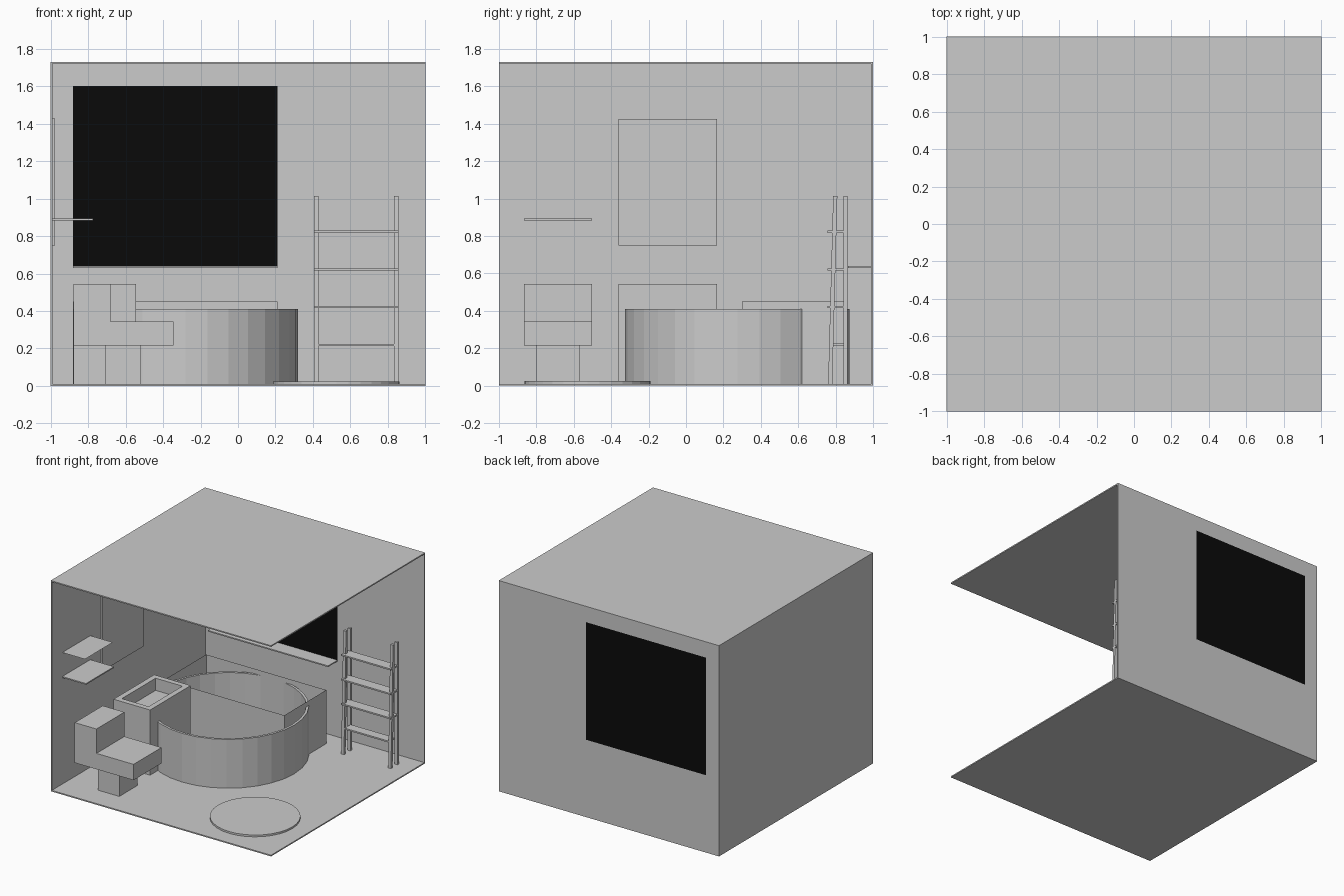
import bpy, bmesh
from mathutils import Vector

if "Cube" in bpy.data.objects:
    bpy.data.objects.remove(bpy.data.objects["Cube"])


def finish(name, bm, mat=None):
    bmesh.ops.recalc_face_normals(bm, faces=bm.faces)
    me = bpy.data.meshes.new(name)
    bm.to_mesh(me)
    bm.free()
    ob = bpy.data.objects.new(name, me)
    bpy.context.collection.objects.link(ob)
    if mat:
        me.materials.append(mat)
    return ob


def add_box(bm, x0, x1, y0, y1, z0, z1):
    vs = bmesh.ops.create_cube(bm, size=1)['verts']
    for v in vs:
        v.co = Vector(((x0 + x1) / 2 + v.co.x * (x1 - x0),
                       (y0 + y1) / 2 + v.co.y * (y1 - y0),
                       (z0 + z1) / 2 + v.co.z * (z1 - z0)))
    return vs


def box(name, *b, mat=None):
    bm = bmesh.new()
    add_box(bm, *b)
    return finish(name, bm, mat)


def disc(bm, x, y, r, z, n=32):
    vs = bmesh.ops.create_circle(bm, segments=n, radius=r, cap_ends=True)['verts']
    bmesh.ops.translate(bm, verts=vs, vec=(x, y, z))
    return bm.faces[:] if len(bm.faces) else None


def lift(bm, faces, h):
    new = bmesh.ops.extrude_face_region(bm, geom=faces)['geom']
    bmesh.ops.translate(bm, verts=[g for g in new if isinstance(g, bmesh.types.BMVert)], vec=(0, 0, h))


def top_face(bm):
    return max(bm.faces, key=lambda f: (f.calc_center_median().z, f.calc_area()))


# Room shell, open at the front and right
T, H = 0.01, 1.73
box("floor", -1, 1, -1, 1, 0, T)
box("ceiling", -1, 1, -1, 1, H - T, H)
box("left_wall", -1, -1 + T, -1, 1, T, H - T)
WX0, WX1, WZ0, WZ1 = -0.88, 0.21, 0.635, 1.60
bm = bmesh.new()
for x0, x1, z0, z1 in ((-1 + T, WX0, T, H - T), (WX1, 1, T, H - T),
                       (WX0, WX1, T, WZ0), (WX0, WX1, WZ1, H - T)):
    add_box(bm, x0, x1, 1 - T, 1, z0, z1)
finish("back_wall", bm)

# Dark window pane and sill
black = bpy.data.materials.new("black_glass")
black.diffuse_color = (0.003, 0.003, 0.003, 1)
black.use_nodes = True
black.node_tree.nodes["Principled BSDF"].inputs["Base Color"].default_value = black.diffuse_color
box("window_pane", WX0, WX1, 1 - T, 1, WZ0, WZ1, mat=black)
box("window_sill", WX0, WX1, 0.867, 1 - T, 0.63, 0.64)

# Mirror and wall shelves on the left wall
box("mirror", -1 + T, -0.976, -0.362, 0.165, 0.75, 1.427)
box("lower_shelf", -1 + T, -0.775, -0.865, -0.502, 0.883, 0.893)
bm = bmesh.new()
bm.faces.new([bm.verts.new(p) for p in ((-0.99, -0.865, 1.09), (-0.785, -0.865, 1.09),
                                        (-0.785, -0.502, 1.09), (-0.99, -0.502, 1.09))])
finish("upper_shelf", bm)

# Toilet
box("toilet_tank", -0.877, -0.68, -0.865, -0.502, 0.215, 0.545)
box("toilet_seat", -0.68, -0.343, -0.865, -0.502, 0.215, 0.345)
box("toilet_pedestal", -0.71, -0.518, -0.8, -0.567, T, 0.215)

# Sink cabinet with a sunken basin
bm = bmesh.new()
add_box(bm, -0.877, -0.545, -0.362, 0.165, T, 0.545)
f = top_face(bm)
bmesh.ops.inset_region(bm, faces=[f], thickness=0.063)
lift(bm, [f], -0.1)
bmesh.ops.delete(bm, geom=[f] if f.is_valid and abs(f.calc_center_median().z - 0.545) < 1e-4 else [],
                 context='FACES_ONLY')
finish("sink_cabinet", bm)

# Bath enclosure: thin walls with an open top
bm = bmesh.new()
add_box(bm, WX0, WX1, 0.30, 0.845, T, 0.45)
bmesh.ops.delete(bm, geom=[top_face(bm)], context='FACES_ONLY')
finish("bath_enclosure", bm)

# Round tub wall
CX, CY, R = -0.28, 0.275, 0.6
bm = bmesh.new()
rings = []
for r, z in ((R, T), (R, 0.41), (R - 0.02, 0.41), (R - 0.02, T)):
    vs = bmesh.ops.create_circle(bm, segments=32, radius=r)['verts']
    bmesh.ops.translate(bm, verts=vs, vec=(CX, CY, z))
    rings.append(vs)
for k in range(4):
    a, b = rings[k], rings[(k + 1) % 4]
    for i in range(32):
        j = (i + 1) % 32
        bm.faces.new((a[i], a[j], b[j], b[i]))
finish("round_tub", bm)

# Round floor mat
bm = bmesh.new()
lift(bm, disc(bm, 0.525, -0.527, 0.337, T), 0.015)
finish("round_mat", bm)

# Ladder rack: leaning front rails, upright back rails, four shelves
for side, x in (("left", 0.405), ("right", 0.832)):
    bm = bmesh.new()
    for v in add_box(bm, x, x + 0.025, 0.76, 0.782, T, 1.013):
        if v.co.z > 0.5:
            v.co.y += 0.027
    finish(side + "_front_rail", bm)
    box(side + "_back_rail", x, x + 0.025, 0.842, 0.864, T, 1.013)
for i, (z, e) in enumerate(((0.213, 0.025), (0.415, 0), (0.615, 0), (0.817, 0))):
    box(f"rack_shelf_{i + 1}", 0.405 + e, 0.857 - e, 0.757 + e / 2, 0.847, z, z + 0.012)
